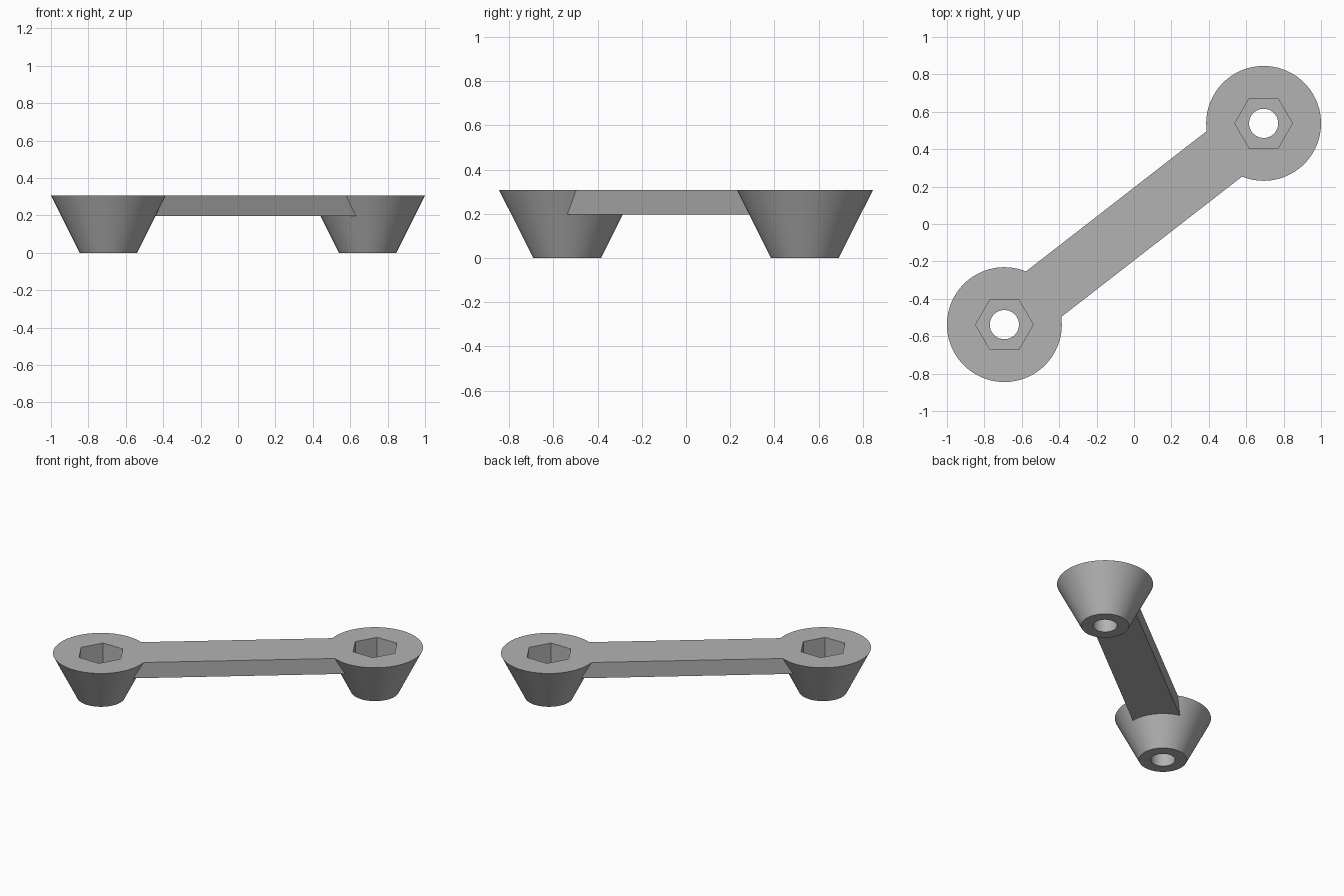
import bpy
from math import atan2, hypot, radians

cube = bpy.data.objects.get("Cube")
if cube:
    bpy.data.objects.remove(cube, do_unlink=True)

# Main dimensions
CX, CY = 0.693, 0.538
HEIGHT, TOP_R, BASE_R = 0.307, 0.307, 0.153
HOLE_R, HEX_R, HEX_FLOOR = 0.078, 0.154, 0.12
BAR_BOTTOM, BAR_WIDTH = 0.197, 0.308

grey = bpy.data.materials.new("plain grey")
grey.use_nodes = True
colour = (0.45, 0.45, 0.45, 1)
grey.diffuse_color = colour
grey.node_tree.nodes["Principled BSDF"].inputs["Base Color"].default_value = colour


def frustum(name, x, y, z0, z1, r0, r1, sides):
    bpy.ops.mesh.primitive_cone_add(vertices=sides, radius1=r0, radius2=r1,
                                    depth=z1 - z0, location=(x, y, (z0 + z1) / 2))
    obj = bpy.context.object
    obj.name = name
    return obj


def combine(target, other, operation):
    mod = target.modifiers.new(operation.title(), 'BOOLEAN')
    mod.operation, mod.object, mod.solver = operation, other, 'EXACT'
    bpy.ops.object.select_all(action='DESELECT')
    target.select_set(True)
    bpy.context.view_layer.objects.active = target
    bpy.ops.object.modifier_apply(modifier=mod.name)
    bpy.data.objects.remove(other, do_unlink=True)


# Diagonal bar between the two feet, flush with their tops
bpy.ops.mesh.primitive_cube_add(size=1, location=(0, 0, (BAR_BOTTOM + HEIGHT) / 2),
                                rotation=(0, 0, atan2(CY, CX)))
link = bpy.context.object
link.name = "link_bar_with_feet"
link.scale = (2 * hypot(CX, CY), BAR_WIDTH, HEIGHT - BAR_BOTTOM)
bpy.ops.object.transform_apply(location=True, rotation=True, scale=True)

# Tapered feet
for side in (-1, 1):
    foot = frustum("foot", side * CX, side * CY, 0, HEIGHT, BASE_R, TOP_R, 96)
    combine(link, foot, 'UNION')

# Bolt holes and hexagonal nut pockets
for side in (-1, 1):
    x, y = side * CX, side * CY
    hole = frustum("hole_cutter", x, y, -0.1, HEIGHT + 0.1, HOLE_R, HOLE_R, 48)
    combine(link, hole, 'DIFFERENCE')
    pocket = frustum("hex_cutter", x, y, HEX_FLOOR, HEIGHT + 0.1, HEX_R, HEX_R, 6)
    pocket.rotation_euler.z = radians(30)
    bpy.context.view_layer.update()
    combine(link, pocket, 'DIFFERENCE')

link.data.materials.clear()
link.data.materials.append(grey)
for poly in link.data.polygons:
    poly.material_index = 0
link.select_set(True)
bpy.context.view_layer.objects.active = link
bpy.ops.object.shade_smooth_by_angle(angle=radians(30))
